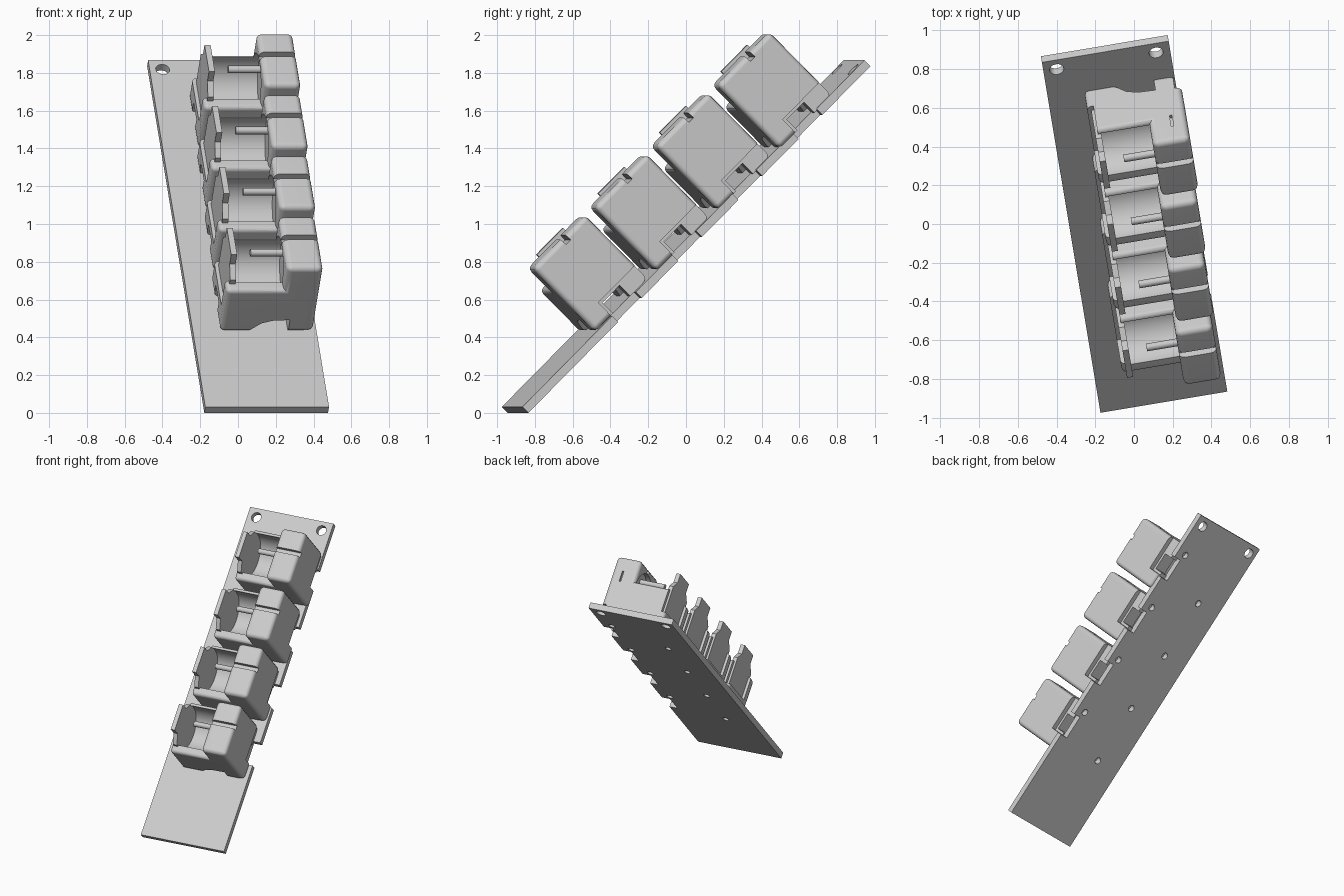
import bpy, bmesh, math
from mathutils import Matrix, Vector

if "Cube" in bpy.data.objects:
    bpy.data.objects.remove(bpy.data.objects["Cube"])

grey = bpy.data.materials.new("light_grey")
grey.use_nodes = True
grey.diffuse_color = (0.6, 0.6, 0.6, 1)
grey.node_tree.nodes["Principled BSDF"].inputs["Base Color"].default_value = (0.6, 0.6, 0.6, 1)

# Board frame: local x across, local y up the slope, local z off the board face
turn, tilt = math.radians(9.5), math.radians(45)
FRAME = (Matrix.Translation((-0.173, -0.975, 0.032))
         @ Matrix.Rotation(turn, 4, "Z") @ Matrix.Rotation(tilt, 4, "X"))
WIDTH, LENGTH, THICK = 0.664, 2.595, 0.045
FIRST, PITCH, COUNT = 0.56, 0.457, 4
STEP = Vector((0.015, 0.46, -0.003))  # offset from one socket to the next
DEPTH, LEFT, RIGHT, SPLIT = 0.40, 0.145, 0.645, 0.45


def add_box(bm, lo, hi):
    lo, hi = Vector(lo), Vector(hi)
    m = Matrix.Translation((lo + hi) / 2) @ Matrix.Diagonal((*(hi - lo), 1))
    bmesh.ops.create_cube(bm, size=1, matrix=m)


def add_rod(bm, centre, radius, length, axis="Z", sides=32):
    m = Matrix.Translation(centre)
    if axis == "X":
        m = m @ Matrix.Rotation(math.pi / 2, 4, "Y")
    bmesh.ops.create_cone(bm, cap_ends=True, segments=sides, radius1=radius,
                          radius2=radius, depth=length, matrix=m)


def add_prism(bm, points, offset):
    face = bm.faces.new([bm.verts.new(p) for p in points])
    out = bmesh.ops.extrude_face_region(bm, geom=[face])["geom"]
    verts = [g for g in out if isinstance(g, bmesh.types.BMVert)]
    bmesh.ops.translate(bm, verts=verts, vec=offset)


def make(name, build):
    bm = bmesh.new()
    build(bm)
    bmesh.ops.recalc_face_normals(bm, faces=bm.faces)
    mesh = bpy.data.meshes.new(name)
    bm.to_mesh(mesh)
    bm.free()
    mesh.materials.append(grey)
    obj = bpy.data.objects.new(name, mesh)
    bpy.context.collection.objects.link(obj)
    return obj


def bake(obj):
    deps = bpy.context.evaluated_depsgraph_get()
    mesh = bpy.data.meshes.new_from_object(obj.evaluated_get(deps))
    obj.modifiers.clear()
    obj.data = mesh


def combine(obj, other, operation):
    mod = obj.modifiers.new("combine", "BOOLEAN")
    mod.object, mod.operation, mod.solver = other, operation, "EXACT"
    bake(obj)
    bpy.data.objects.remove(other)


def rounded(obj, radius):
    mod = obj.modifiers.new("round", "BEVEL")
    mod.width, mod.segments = radius, 3
    bake(obj)
    return obj


def finish(obj):
    bpy.ops.object.select_all(action="DESELECT")
    obj.select_set(True)
    bpy.context.view_layer.objects.active = obj
    bpy.ops.object.shade_smooth_by_angle(angle=math.radians(35))
    obj.modifiers.new("flat_sides", "WEIGHTED_NORMAL").keep_sharp = True


# Board with mounting holes, peg holes and edge notches
board = make("board", lambda bm: add_box(bm, (0, 0, -THICK), (WIDTH, LENGTH, 0)))


def board_cuts(bm):
    for x in (0.07, 0.59):
        add_rod(bm, (x, 2.527, 0), 0.037, 0.3)
    for i in range(COUNT):
        y = FIRST + i * PITCH
        add_rod(bm, (0.584, y + 0.349, 0), 0.025, 0.3, sides=20)
        add_rod(bm, (0.223, y + 0.09, 0), 0.025, 0.3, sides=20)
        add_box(bm, (0.6, y + 0.12, -0.2), (0.8, y + 0.3, 0.2))


combine(board, make("board_cutter", board_cuts), "DIFFERENCE")
board.matrix_world = FRAME
finish(board)

# Socket housing: low tray on the left, tall block on the right
housing = rounded(make("housing", lambda bm: add_box(
    bm, (LEFT, 0, 0), (RIGHT - 0.03, DEPTH, 0.31))), 0.025)
block = rounded(make("block", lambda bm: add_box(
    bm, (SPLIT, 0, 0), (RIGHT, DEPTH, 0.477))), 0.03)
combine(housing, block, "UNION")

cuts = [
    # round well with its axis across the board
    lambda bm: add_rod(bm, (0.34, 0.218, 0.275), 0.16, 0.29, "X", 48),
    # arched tunnel along the board
    lambda bm: add_prism(bm, [(a, -0.1, h) for a, h in (
        (0.27, -0.01), (0.31, 0.02), (0.36, 0.065), (0.42, 0.085),
        (0.51, 0.09), (0.51, -0.01))], (0, 0.7, 0)),
    # square tunnel across the board
    lambda bm: add_box(bm, (0, 0.14, -0.1), (0.9, 0.27, 0.08)),
    # undercut at the lower right, behind the front foot
    lambda bm: add_box(bm, (0.61, 0.12, -0.1), (0.9, 0.6, 0.1)),
    # stepped left end outside the tab
    lambda bm: add_box(bm, (0, 0.075, 0.13), (0.18, 0.6, 0.6)),
    # groove over the tall block
    lambda bm: add_box(bm, (0.4, 0.215, 0.44), (0.9, 0.25, 0.6)),
    # slot in the back
    lambda bm: add_box(bm, (0.56, 0.38, 0.29), (0.572, 0.5, 0.37)),
]
for cut in cuts:
    combine(housing, make("housing_cutter", cut), "DIFFERENCE")

# Upright tab and contact pin
tab = make("side_tab", lambda bm: add_prism(bm, [(0.165, b, h) for b, h in (
    (0.05, 0.1), (0.37, 0.1), (0.37, 0.34), (0.32, 0.39),
    (0.32, 0.46), (0.12, 0.46), (0.12, 0.39), (0.05, 0.34))], (0.032, 0, 0)))
pin = make("contact_pin", lambda bm: add_rod(bm, (0.4, 0.225, 0.37), 0.02, 0.22, "X", 16))

# Repeat the socket up the board
for part in (housing, tab, pin):
    finish(part)
    name = part.name
    for i in range(COUNT):
        obj = part if i == 0 else part.copy()
        if i:
            bpy.context.collection.objects.link(obj)
        obj.name = f"{name}_row_{i + 1}"
        obj.matrix_world = FRAME @ Matrix.Translation(Vector((0, FIRST, 0)) + STEP * i)
